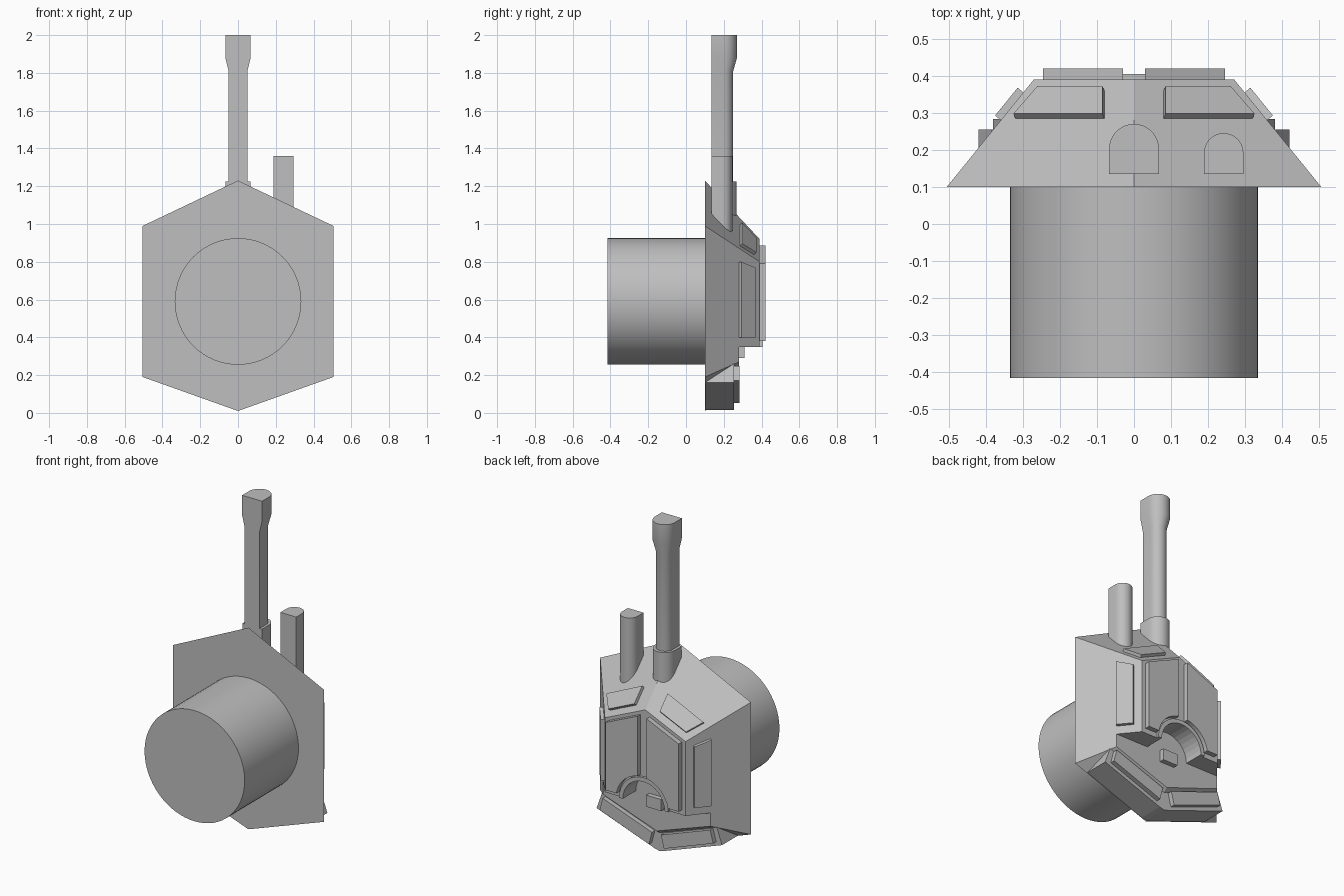
import bpy, bmesh, math
from mathutils import Vector

if "Cube" in bpy.data.objects:
    bpy.data.objects.remove(bpy.data.objects["Cube"])

grey = bpy.data.materials.new("plain grey")
grey.use_nodes = True
grey.diffuse_color = (0.52, 0.52, 0.52, 1)
grey.node_tree.nodes["Principled BSDF"].inputs["Base Color"].default_value = (0.52, 0.52, 0.52, 1)


def loft(name, rings, smooth=False):
    """Skin a list of equal-length point rings and cap both ends."""
    bm = bmesh.new()
    rows = [[bm.verts.new(p) for p in ring] for ring in rings]
    n = len(rows[0])
    for a, b in zip(rows, rows[1:]):
        for i in range(n):
            j = (i + 1) % n
            bm.faces.new((a[i], a[j], b[j], b[i]))
    bm.faces.new(rows[0])
    bm.faces.new(rows[-1])
    bmesh.ops.recalc_face_normals(bm, faces=bm.faces)
    mesh = bpy.data.meshes.new(name)
    bm.to_mesh(mesh)
    bm.free()
    mesh.materials.append(grey)
    obj = bpy.data.objects.new(name, mesh)
    bpy.context.collection.objects.link(obj)
    if smooth:
        bpy.ops.object.select_all(action='DESELECT')
        obj.select_set(True)
        bpy.context.view_layer.objects.active = obj
        bpy.ops.object.shade_smooth_by_angle(angle=math.radians(30))
    return obj


def slab(name, outline, y0, y1):
    """Extrude an (x, z) outline along y."""
    return loft(name, [[(x, y, z) for x, z in outline] for y in (y0, y1)])


def plate(name, pts, thick, outward):
    """Thin armour plate lying on a sloping face."""
    pts = [Vector(p) for p in pts]
    n = (pts[1] - pts[0]).cross(pts[2] - pts[0]).normalized()
    if n.dot(Vector(outward)) < 0:
        n = -n
    return loft(name, [[p - n * 0.01 for p in pts], [p + n * thick for p in pts]])


def arc(radius, start, end, steps=16):
    """Arc in the xz plane around the hatch opening."""
    out = []
    for i in range(steps + 1):
        a = math.radians(start + (end - start) * i / steps)
        out.append((radius * math.cos(a), 0.35 + radius * math.sin(a)))
    return out


def arch(width, top, z, bottom=0.135):
    """Flat-bottomed section with a half-round upper side."""
    ring = [(-width, bottom, z), (width, bottom, z)]
    for i in range(17):
        a = math.pi * i / 16
        ring.append((width * math.cos(a), top - width + width * math.sin(a), z))
    return ring


def mirror_x(pts, side):
    return [(p[0] * side, *p[1:]) for p in pts]


def hull(y):
    """Front apex height, shoulder half-width and shoulder height at depth y."""
    t = (y - 0.1) / 0.29
    return 1.23 - 0.31 * t, 0.505 - 0.235 * t, 0.99 - 0.19 * t


def on_front(x, y):
    apex, w, shoulder = hull(y)
    return (x, y, apex + (shoulder - apex) * x / w)


# Round mount
loft("mount_cylinder", [[(0.335 * math.cos(a), y, 0.59 + 0.335 * math.sin(a))
     for a in [math.tau * i / 64 for i in range(64)]] for y in (-0.415, 0.1)], smooth=True)


# Lower hull
def lower_ring(y, rear_side, rear_mid):
    apex, w, s = hull(y)
    return [(0, y, apex), (w, y, s), (w, y, rear_side), (0, y, rear_mid),
            (-w, y, rear_side), (-w, y, s)]


loft("lower_hull", [lower_ring(0.1, 0.19, 0.01), lower_ring(0.28, 0.27, 0.145)])


# Upper hull with a half-round opening in its rear edge
def upper_ring(y):
    apex, w, s = hull(y)
    outline = [(0, apex), (w, s), (w, 0.35)] + arc(0.14, 0, 180) + [(-w, 0.35), (-w, s)]
    return [(x, y, z) for x, z in outline]


loft("upper_hull", [upper_ring(0.28), upper_ring(0.39)])
slab("opening_rim", arc(0.14, 0, 180) + arc(0.165, 180, 0), 0.385, 0.405)
slab("opening_block", [(-0.05, 0.29), (0.05, 0.29), (0.05, 0.36), (-0.05, 0.36)], 0.275, 0.31)

for side, label in ((1, "left"), (-1, "right")):
    # Roof panels
    roof = [(0.03, 0.885), (0.245, 0.79), (0.245, 0.38)] + arc(0.175, 10, 80, 8)
    slab(label + "_roof_panel", mirror_x(roof, side), 0.385, 0.42)

    # Front plates
    front = [on_front(x, y) for x, y in
             ((0.08, 0.285), (0.08, 0.36), (0.255, 0.36), (0.32, 0.285))]
    plate(label + "_front_plate", mirror_x(front, side), 0.018, (0, 0, 1))

    # Side plates
    flank = [(hull(y)[1], y, z) for y, z in
             ((0.28, 0.80), (0.355, 0.77), (0.355, 0.40), (0.28, 0.40))]
    plate(label + "_side_plate", mirror_x(flank, side), 0.02, (side, 0, 0))

    # Rear stowage box and its raised lid
    box = [(0.0, 0.125), (0.385, 0.26), (0.42, 0.162), (0.03, 0.022), (0.0, 0.015)]
    slab(label + "_rear_box", mirror_x(box, side), 0.1, 0.255)
    lid = [(0.03, 0.13), (0.36, 0.248), (0.38, 0.172), (0.05, 0.052)]
    slab(label + "_rear_lid", mirror_x(lid, side), 0.25, 0.283)

# Main barrel, collar and the smaller tube beside it
loft("barrel", [arch(0.05, 0.25, 0.95), arch(0.05, 0.25, 1.81),
                arch(0.067, 0.27, 1.88), arch(0.067, 0.27, 2.0)], smooth=True)
loft("barrel_collar", [arch(0.066, 0.268, 0.92), arch(0.066, 0.268, 1.225)], smooth=True)
tube = loft("side_tube", [arch(0.053, 0.245, 0.9), arch(0.053, 0.245, 1.36)], smooth=True)
tube.location.x = 0.242
